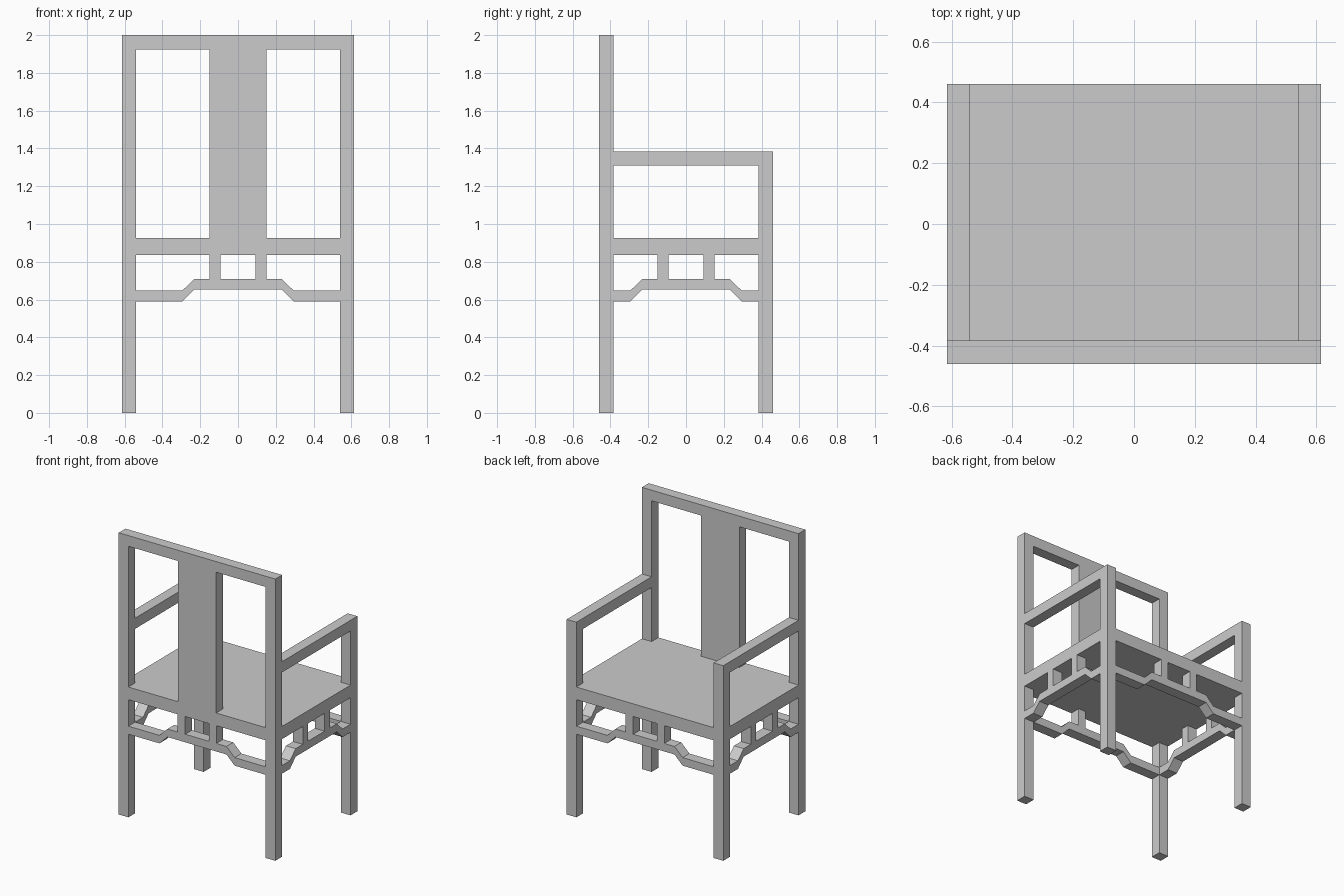
import bpy, bmesh
from mathutils import Matrix, Vector

if "Cube" in bpy.data.objects:
    bpy.data.objects.remove(bpy.data.objects["Cube"])

W, D, T = 0.615, 0.46, 0.076      # half width, half depth, timber thickness
SEAT_LOW, SEAT_TOP = 0.835, 0.925
ARM_TOP, BACK_TOP = 1.385, 2.0
IX, IY = W - T, D - T             # inner faces of the legs


def prism(name, points, direction, matrix=Matrix()):
    """Extrude a flat outline along a direction."""
    bm = bmesh.new()
    face = bm.faces.new([bm.verts.new(p) for p in points])
    ext = bmesh.ops.extrude_face_region(bm, geom=[face])
    verts = [g for g in ext["geom"] if isinstance(g, bmesh.types.BMVert)]
    bmesh.ops.translate(bm, verts=verts, vec=Vector(direction))
    bm.transform(matrix)
    bmesh.ops.recalc_face_normals(bm, faces=bm.faces)
    mesh = bpy.data.meshes.new(name)
    bm.to_mesh(mesh)
    bm.free()
    obj = bpy.data.objects.new(name, mesh)
    bpy.context.collection.objects.link(obj)
    return obj


def box(name, x0, x1, y0, y1, z0, z1):
    outline = [(x0, y0, z0), (x1, y0, z0), (x1, y1, z0), (x0, y1, z0)]
    return prism(name, outline, (0, 0, z1 - z0))


# Legs and arms: the legs on the backrest side run up to the top rail
for side, s in (("left", -1), ("right", 1)):
    x0, x1 = sorted((s * IX, s * W))
    box(f"{side}_back_leg", x0, x1, -D, -IY, 0, BACK_TOP)
    box(f"{side}_front_leg", x0, x1, IY, D, 0, ARM_TOP)
    box(f"{side}_arm", x0, x1, -IY, IY, ARM_TOP - T, ARM_TOP)

# Backrest
box("top_rail", -IX, IX, -D, -IY, BACK_TOP - T, BACK_TOP)
box("back_splat", -0.15, 0.15, -D, -IY, SEAT_TOP, BACK_TOP - T)

# Seat slab notched around the four legs
corner = [(W, IY), (IX, IY), (IX, D)]
outline = (corner
           + [(-x, y) for x, y in reversed(corner)]
           + [(-x, -y) for x, y in corner]
           + [(x, -y) for x, y in reversed(corner)])
prism("seat", [(x, y, SEAT_LOW) for x, y in outline], (0, 0, SEAT_TOP - SEAT_LOW))


def apron(label, half_span, offset, angle):
    """Humped stretcher with two struts up to the seat, turned to one side."""
    m = Matrix.Rotation(angle, 4, "Z") @ Matrix.Translation((0, -offset, 0))
    lower = [(-half_span, 0.59), (-0.295, 0.59), (-0.232, 0.652),
             (0.232, 0.652), (0.295, 0.59), (half_span, 0.59)]
    upper = [(x, z + 0.057) for x, z in reversed(lower)]
    prism(f"{label}_stretcher", [(x, 0, z) for x, z in lower + upper], (0, T, 0), m)
    for n, s in enumerate((-1, 1), 1):
        strut = [(s * 0.093, 0, 0.709), (s * 0.152, 0, 0.709),
                 (s * 0.152, 0, SEAT_LOW), (s * 0.093, 0, SEAT_LOW)]
        prism(f"{label}_strut_{n}", strut, (0, T, 0), m)


# Aprons on all four sides
QUARTER = 1.5707963267948966
apron("back", IX, D, 0)
apron("right", IY, W, QUARTER)
apron("front", IX, D, 2 * QUARTER)
apron("left", IY, W, 3 * QUARTER)
